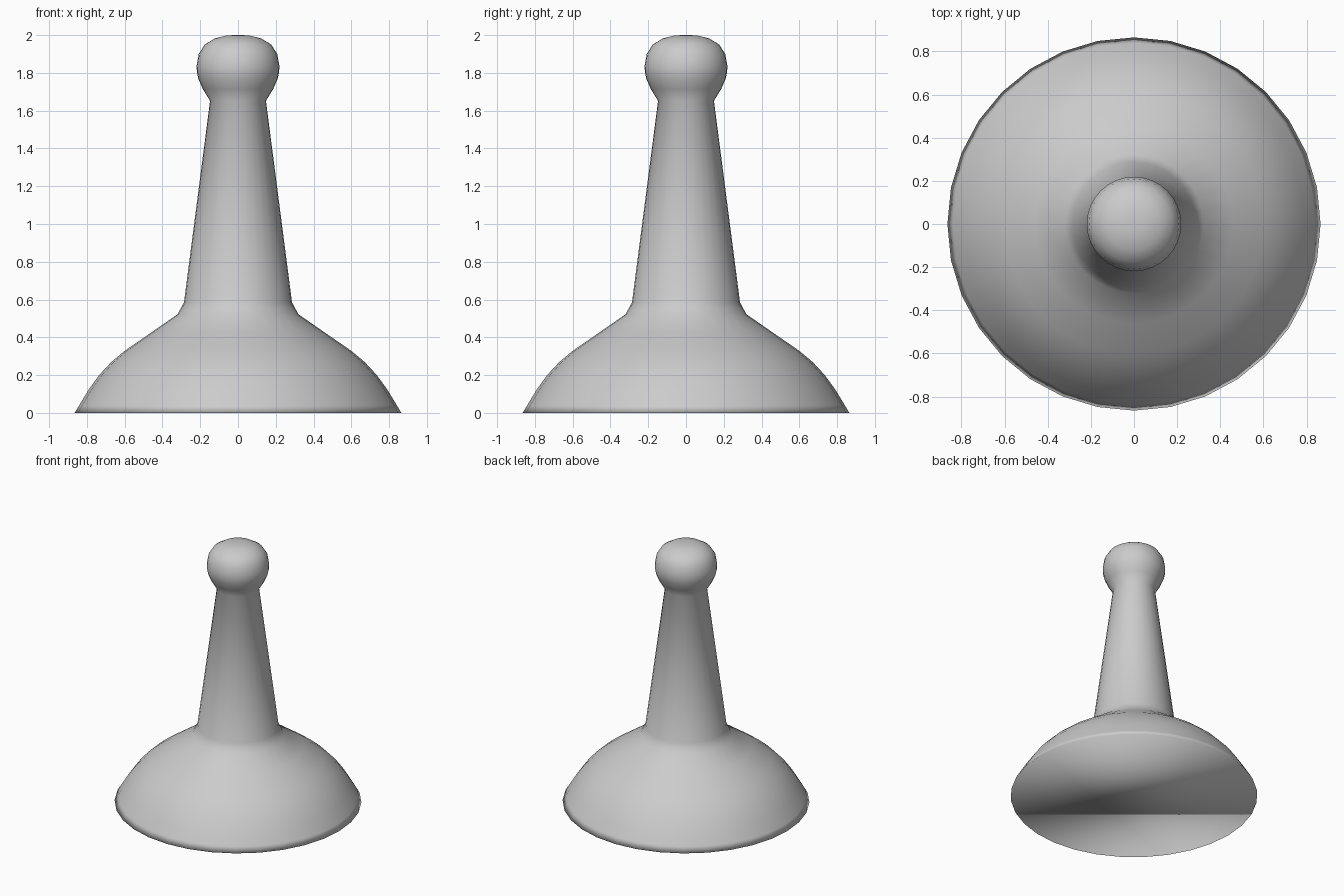
import bpy, bmesh
from math import cos, sin, tau

if "Cube" in bpy.data.objects:
    bpy.data.objects.remove(bpy.data.objects["Cube"])

SIDES = 32


def lathe(name, profile):
    """Revolve (radius, height) points about z; close both ends."""
    bm = bmesh.new()
    rings = [[bm.verts.new((r * cos(tau * i / SIDES), r * sin(tau * i / SIDES), z))
              for i in range(SIDES)] for r, z in profile]
    for low, high in zip(rings, rings[1:]):
        for i in range(SIDES):
            j = (i + 1) % SIDES
            bm.faces.new((low[i], low[j], high[j], high[i]))
    bm.faces.new(rings[0][::-1])
    bm.faces.new(rings[-1])
    for f in bm.faces:
        f.smooth = True
    mesh = bpy.data.meshes.new(name)
    bm.to_mesh(mesh)
    bm.free()
    obj = bpy.data.objects.new(name, mesh)
    bpy.context.collection.objects.link(obj)
    return obj


# Domed foot, flared shoulder
foot = [(0.865, 0), (0.84, 0.042), (0.79, 0.124), (0.735, 0.2), (0.672, 0.268),
        (0.602, 0.327), (0.46, 0.425), (0.32, 0.522), (0.286, 0.585)]
# Tapered neck up to the head
neck = [(0.148, 1.652)]
# Rounded head with slightly flattened top
head = [(0.186, 1.714), (0.21, 1.768), (0.218, 1.805), (0.219, 1.838), (0.208, 1.9),
        (0.176, 1.95), (0.124, 1.982), (0.062, 1.998), (0.02, 2.0)]

lathe("game_pawn", foot + neck + head)
